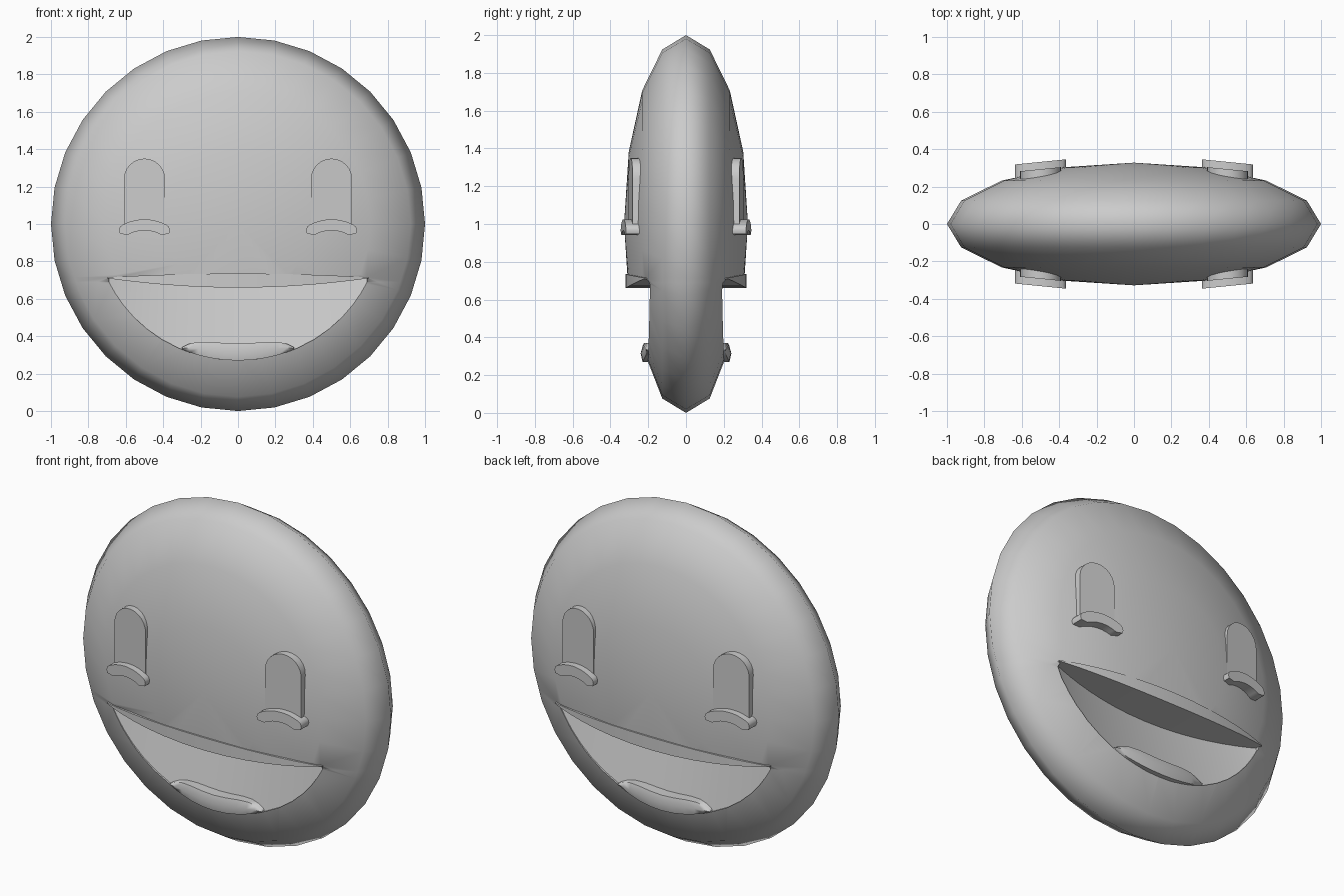
import bpy, bmesh, math
from mathutils import Vector

if "Cube" in bpy.data.objects:
    bpy.data.objects.remove(bpy.data.objects["Cube"], do_unlink=True)

grey = bpy.data.materials.new("plain_grey")
grey.use_nodes = True
grey.diffuse_color = (0.6, 0.6, 0.6, 1)
grey.node_tree.nodes["Principled BSDF"].inputs["Base Color"].default_value = (0.6, 0.6, 0.6, 1)


def finish(name, bm, axes):
    """Turn a bmesh into an object, mirrored across the given axes."""
    bmesh.ops.recalc_face_normals(bm, faces=bm.faces)
    mesh = bpy.data.meshes.new(name)
    bm.to_mesh(mesh)
    bm.free()
    mesh.materials.append(grey)
    ob = bpy.data.objects.new(name, mesh)
    bpy.context.collection.objects.link(ob)
    if axes:
        mod = ob.modifiers.new("mirror", "MIRROR")
        mod.use_axis = ["X" in axes, "Y" in axes, False]
    return ob


def smooth(ob, degrees):
    bpy.ops.object.select_all(action="DESELECT")
    ob.select_set(True)
    bpy.context.view_layer.objects.active = ob
    bpy.ops.object.shade_smooth_by_angle(angle=math.radians(degrees))


def loft(name, half_width, steps, section):
    """Skin cross-sections, given as (y, z) lists, along x."""
    bm = bmesh.new()
    rings = []
    for i in range(steps + 1):
        x = half_width * math.sin(math.pi * (i / steps - 0.5))
        rings.append([bm.verts.new((x, y, z)) for y, z in section(x)])
    for a, b in zip(rings, rings[1:]):
        for k in range(len(a)):
            j = (k + 1) % len(a)
            bm.faces.new((a[k], a[j], b[j], b[k]))
    bm.faces.new(rings[0])
    bm.faces.new(rings[-1])
    return finish(name, bm, "Y")


def slab(name, outline, front, back):
    """Extrude an (x, z) outline, turned a little to follow the face."""
    bm = bmesh.new()
    layers = [[bm.verts.new((x, y + 0.1 * (x - 0.5), z)) for x, z in outline]
              for y in (front, back)]
    for layer in layers:
        bm.faces.new(layer)
    n = len(outline)
    for k in range(n):
        j = (k + 1) % n
        bm.faces.new((layers[0][k], layers[0][j], layers[1][j], layers[1][k]))
    ob = finish(name, bm, "XY")
    smooth(ob, 40)
    return ob


def rim(x):
    """Height of the lower edge of the mouth."""
    return 1 - math.sqrt((0.73 + 0.055 * x * x) ** 2 - x * x)


# Head: flattened sphere with its poles at front and back
bm = bmesh.new()
bmesh.ops.create_uvsphere(bm, u_segments=32, v_segments=8, radius=1)
for v in bm.verts:
    v.co = Vector((v.co.x, v.co.z * 0.328, v.co.y + 1))
for z in (0.715, 0.69):
    bmesh.ops.bisect_plane(bm, geom=bm.verts[:] + bm.edges[:] + bm.faces[:],
                           plane_co=(0, 0, z), plane_no=(0, 0, 1))
for v in bm.verts:
    if v.co.z < 0.7:
        v.co.y = max(-0.21, min(0.21, v.co.y))
head = finish("head", bm, "")

# Mouth hollow, deepest under the upper lip
def hollow_section(x):
    deep = -0.185 + 0.11 * (1 - (x / 0.7) ** 2)
    return [(-0.6, 0.71), (-0.6, rim(x)), (-0.187, rim(x)), (deep, 0.71)]

cutter = loft("mouth_cutter", 0.69, 20, hollow_section)
cutter.hide_render = True
cutter.hide_viewport = False
cut = head.modifiers.new("mouth", "BOOLEAN")
cut.operation = "DIFFERENCE"
cut.solver = "EXACT"
cut.object = cutter
bpy.context.view_layer.objects.active = head
bpy.ops.object.modifier_apply(modifier="mouth")
bpy.data.objects.remove(cutter, do_unlink=True)
smooth(head, 40)
for e in head.data.edges:
    if all(abs(head.data.vertices[i].co.y) < 0.01 for i in e.vertices):
        e.use_edge_sharp = False

# Upper lip
def lip_section(x):
    s = (x / 0.7) ** 2
    front = -0.328 * math.sqrt(0.91 - x * x) - 0.008
    top, low = 0.735 - 0.02 * s, 0.66 + 0.05 * s
    return [(front, top), (front, low), (-0.06, low), (-0.06, top)]

smooth(loft("upper_lip", 0.7, 16, lip_section), 40)

# Tongue
def tongue_section(x):
    s = (x / 0.3) ** 2
    front = -0.21 - 0.03 * (1 - s)
    low = rim(x)
    top = max(low + 0.005, 0.36 + 0.06 * s - 0.08 * s * s)
    return [(-0.1, low), (front + 0.01, low), (front, (low + top) / 2),
            (front + 0.012, top), (-0.1, top)]

smooth(loft("tongue", 0.3, 12, tongue_section), 60)

# Eyes: arched slabs
arch = [(0.5 + 0.11 * math.cos(math.pi * k / 12), 1.24 + 0.11 * math.sin(math.pi * k / 12))
        for k in range(13)]
slab("eyes", arch + [(0.39, 0.97), (0.61, 0.97)], -0.293, -0.2)

# Cheek folds: curved bars with round ends under the eyes
def arc(radius, sign):
    return [(0.5 + radius * math.sin(sign * a * 0.1), 0.775 + radius * math.cos(a * 0.1))
            for a in range(-5, 6)]

def cap(side):
    cx, cz = 0.5 + side * 0.218 * math.sin(0.5), 0.775 + 0.218 * math.cos(0.5)
    return [(cx + side * 0.032 * math.cos(t), cz + 0.032 * math.sin(t))
            for t in (side * 0.6, 0, -side * 0.6)]

slab("cheek_folds", arc(0.25, 1) + cap(1) + arc(0.19, -1) + cap(-1), -0.332, -0.24)
